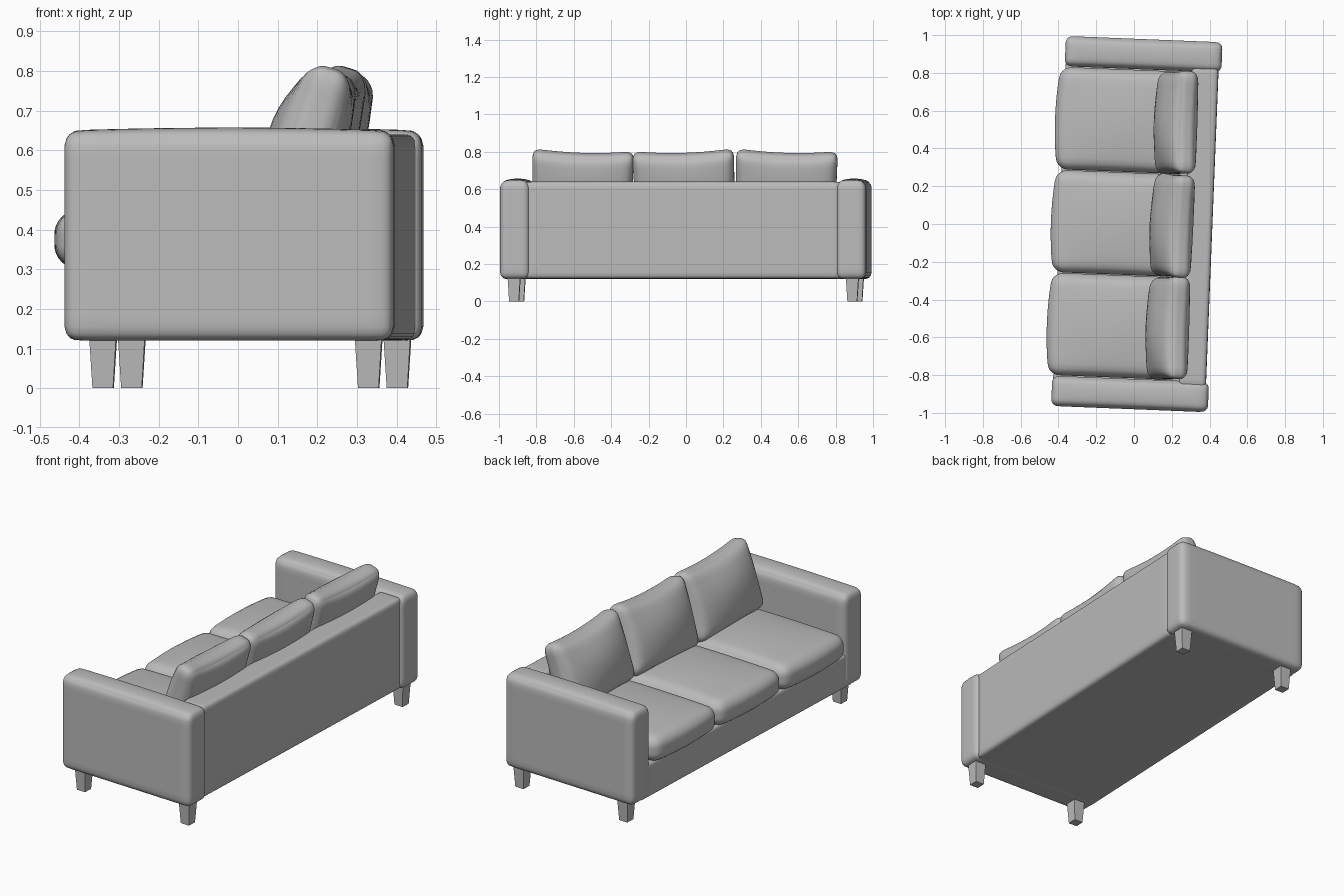
import bpy
import bmesh
import math
from mathutils import Matrix, Vector

cube = bpy.data.objects.get("Cube")
if cube:
    bpy.data.objects.remove(cube, do_unlink=True)

# One plain grey for the whole sofa
grey = bpy.data.materials.new("light_grey")
grey.use_nodes = True
grey.diffuse_color = (0.5, 0.5, 0.5, 1)
shader = next(n for n in grey.node_tree.nodes if n.type == "BSDF_PRINCIPLED")
shader.inputs["Base Color"].default_value = grey.diffuse_color

# The sofa faces -x and is turned slightly about the vertical
TURN = Matrix.Rotation(-0.04, 4, "Z")


def finish(name, bm, centre, rotation=Matrix.Identity(4), smooth=True):
    bmesh.ops.recalc_face_normals(bm, faces=bm.faces)
    bm.transform(TURN @ Matrix.Translation(centre) @ rotation)
    mesh = bpy.data.meshes.new(name)
    bm.to_mesh(mesh)
    bm.free()
    mesh.materials.append(grey)
    for face in mesh.polygons:
        face.use_smooth = smooth
    obj = bpy.data.objects.new(name, mesh)
    bpy.context.collection.objects.link(obj)
    return obj


def soft_box(name, low, high, radius, shape=None, rotation=Matrix.Identity(4), cuts=17):
    """Rounded box between two corners; shape(p, u) moves each point, u in -1..1."""
    low, high = Vector(low), Vector(high)
    half = (high - low) / 2
    bm = bmesh.new()
    bmesh.ops.create_cube(bm, size=2)
    bmesh.ops.subdivide_edges(bm, edges=bm.edges, cuts=cuts, use_grid_fill=True)
    for v in bm.verts:
        # Crowd the grid towards the edges, then round them off
        u = Vector([math.sin(c * math.pi / 2) for c in v.co])
        p = Vector([a * b for a, b in zip(u, half)])
        inner = Vector([max(radius - h, min(h - radius, c)) for c, h in zip(p, half)])
        p = inner + (p - inner).normalized() * radius
        v.co = shape(p, u) if shape else p
    return finish(name, bm, (low + high) / 2, rotation)


def arm_shape(p, u):
    # Gently domed top
    if u.z > 0:
        p.z += 0.015 * u.z * (1 - u.y ** 2) * (1 - 0.5 * u.x ** 2)
    return p


def seat_shape(p, u):
    # Crowned top and bowed front
    p.z += 0.025 * u.z * (1 - u.x ** 2) * (1 - u.y ** 2)
    if u.x < 0:
        p.x += 0.02 * u.x * (1 - u.y ** 2)
    return p


def pillow_shape(p, u):
    # Plump faces, pinched sides and a sagging top edge
    plump = 0.05 if u.x < 0 else 0.02
    p.x += plump * u.x * (1 - u.y ** 2) * (1 - u.z ** 2)
    p.x *= 1 - 0.15 * max(u.z, 0) ** 2
    p.y *= 1 - 0.02 * (1 - u.z ** 2)
    if u.z > 0:
        p.z -= 0.018 * u.z * (1 - u.y ** 2)
    return p


# Frame
soft_box("seat_base", (-0.395, -0.9, 0.121), (0.40, 0.9, 0.315), 0.02)
soft_box("backrest", (0.27, -0.86, 0.122), (0.415, 0.86, 0.64), 0.025)

# Arms and legs, mirrored left and right
for side, s in (("left", 1), ("right", -1)):
    y = sorted((0.82 * s, 0.98 * s))
    soft_box(side + "_arm", (-0.40, y[0], 0.12), (0.43, y[1], 0.642), 0.036, arm_shape)
    for end, x in (("front", -0.304), ("back", 0.366)):
        bm = bmesh.new()
        root2 = math.sqrt(2)
        bmesh.ops.create_cone(bm, cap_ends=True, segments=4, radius1=0.026 * root2,
                              radius2=0.034 * root2, depth=0.13)
        finish(f"{side}_{end}_leg", bm, (x, 0.905 * s, 0.065),
               Matrix.Rotation(math.pi / 4, 4, "Z"), smooth=False)

# Three seat cushions, each with a leaning back cushion
for place, y, tilt in (("right", -0.545, -0.03), ("middle", 0, 0.03), ("left", 0.545, -0.03)):
    soft_box(place + "_seat_cushion", (-0.42, y - 0.271, 0.305), (0.28, y + 0.271, 0.445),
             0.055, seat_shape)
    lean = Matrix.Rotation(math.radians(17), 4, "Y") @ Matrix.Rotation(tilt, 4, "X")
    soft_box(place + "_back_cushion", (0.145, y - 0.274, 0.42), (0.275, y + 0.274, 0.815),
             0.05, pillow_shape, lean)
